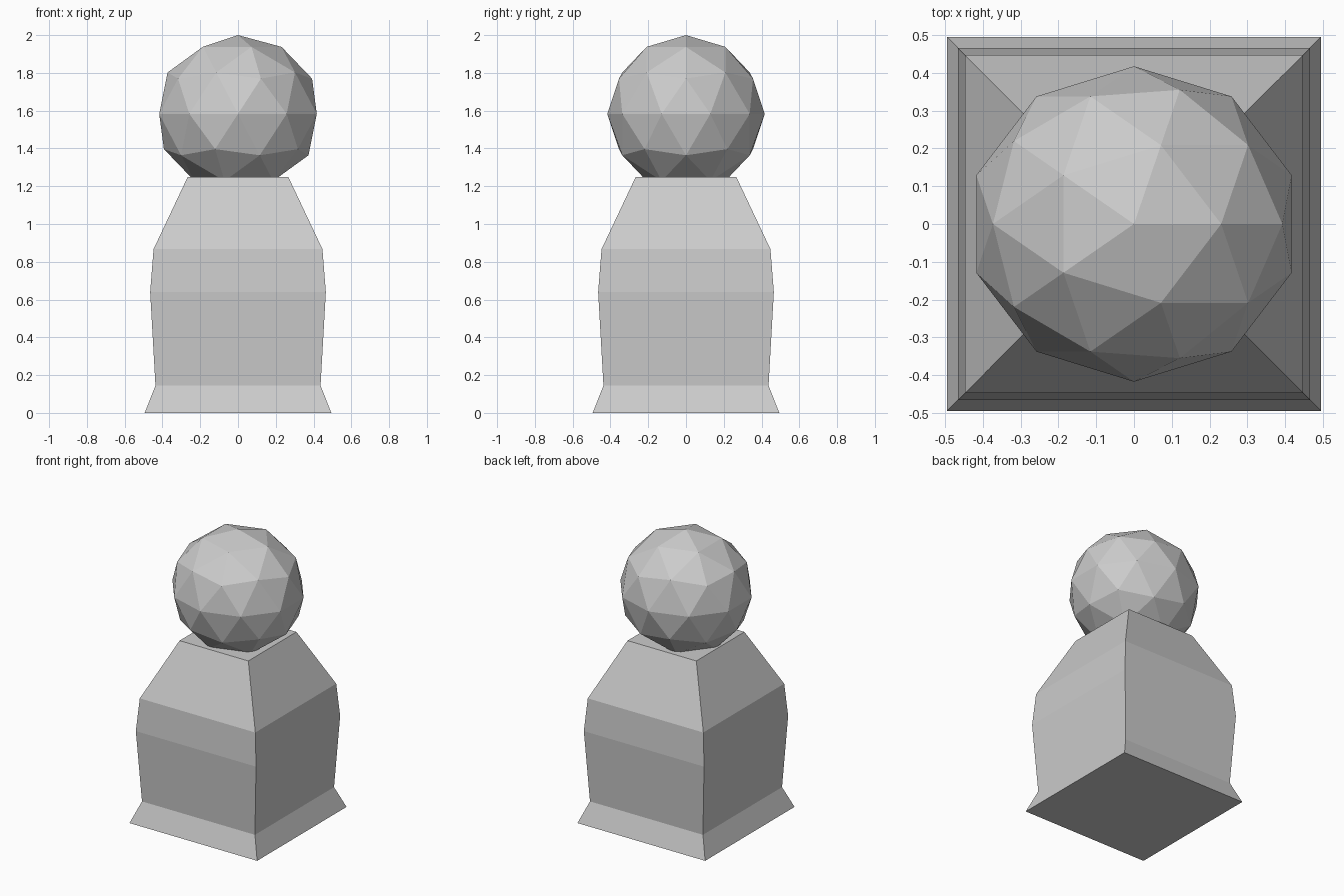
import bpy
import bmesh
from mathutils import Matrix

if "Cube" in bpy.data.objects:
    bpy.data.objects.remove(bpy.data.objects["Cube"])


def add_object(name, bm):
    bmesh.ops.recalc_face_normals(bm, faces=bm.faces)
    mesh = bpy.data.meshes.new(name)
    bm.to_mesh(mesh)
    bm.free()
    obj = bpy.data.objects.new(name, mesh)
    bpy.context.collection.objects.link(obj)
    return obj


# Body: square rings stacked along a (half width, height) profile
PROFILE = [(0.494, 0.0), (0.437, 0.145), (0.465, 0.64), (0.447, 0.867), (0.266, 1.25)]
CORNERS = [(-1, -1), (1, -1), (1, 1), (-1, 1)]

bm = bmesh.new()
rings = [[bm.verts.new((x * w, y * w, z)) for x, y in CORNERS] for w, z in PROFILE]
for low, high in zip(rings, rings[1:]):
    for i in range(4):
        j = (i + 1) % 4
        bm.faces.new((low[i], low[j], high[j], high[i]))
bm.faces.new(rings[0])
bm.faces.new(rings[-1])
add_object("body", bm)

# Head: low-poly icosphere, slightly widened in x, sunk into the body top
bm = bmesh.new()
bmesh.ops.create_icosphere(bm, subdivisions=2, radius=1.0)
bmesh.ops.transform(
    bm,
    matrix=Matrix.Translation((0, 0, 1.583)) @ Matrix.Diagonal((0.4385, 0.417, 0.417, 1)),
    verts=bm.verts,
)
add_object("head", bm)
